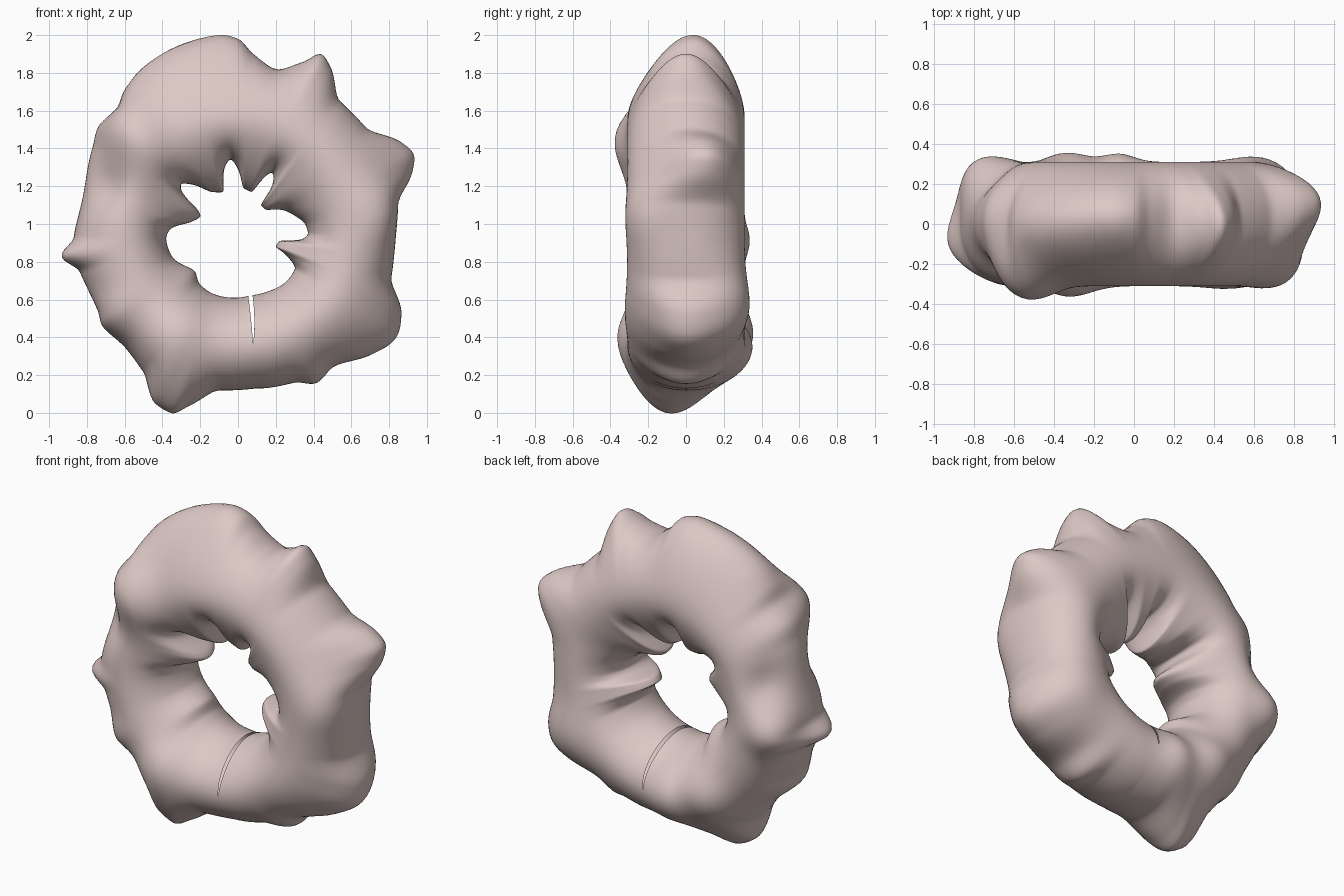
import bpy, bmesh
from math import atan2, hypot, degrees, radians, sin, cos, pi, exp

if "Cube" in bpy.data.objects:
    bpy.data.objects.remove(bpy.data.objects["Cube"])

CZ = 0.95            # height of the ring centre
SEAM = -82.3         # angle of the slit
N, M = 300, 72       # steps round the ring, steps round the tube

# silhouettes of the ring, counter-clockwise from the slit (x, z)
OUTER = [(.13, .13), (.3, .16), (.42, .16), (.5, .24), (.7, .31), (.83, .4),
         (.86, .53), (.81, .72), (.83, .9), (.84, 1.1), (.92, 1.28), (.925, 1.37),
         (.86, 1.43), (.67, 1.51), (.54, 1.65), (.49, 1.83), (.44, 1.9), (.35, 1.86),
         (.2, 1.82), (.08, 1.9), (0, 1.98), (-.1, 2.0), (-.3, 1.95), (-.5, 1.83),
         (-.6, 1.7), (-.64, 1.6), (-.73, 1.52), (-.77, 1.4), (-.83, 1.1), (-.86, .93),
         (-.93, .83), (-.83, .75), (-.73, .55), (-.7, .46), (-.6, .36), (-.5, .23),
         (-.43, .05), (-.35, .003), (-.26, .04), (-.1, .12), (.1, .13)]
INNER = [(.06, .62), (.15, .64), (.26, .7), (.3, .76), (.25, .84), (.2, .88),
         (.22, .91), (.34, .92), (.37, .95), (.36, .99), (.29, 1.05), (.25, 1.07),
         (.14, 1.08), (.12, 1.1), (.18, 1.2), (.18, 1.27), (.07, 1.17), (.03, 1.19),
         (0, 1.29), (-.04, 1.34), (-.07, 1.3), (-.08, 1.17), (-.14, 1.17), (-.25, 1.21),
         (-.3, 1.21), (-.3, 1.18), (-.21, 1.07), (-.2, 1.04), (-.25, 1.01), (-.36, .97),
         (-.38, .92), (-.35, .83), (-.23, .75), (-.2, .68), (-.13, .63), (0, .61)]
# sideways drift of the outer crest (angle, y)
CREST = [(-82, 0), (-35, 0), (0, 0), (24, .13), (65, 0), (96, .05), (125, .0),
         (150, .05), (187, -.1), (215, -.08), (250, -.1), (270, 0)]
# extra lumps and hollows: ring angle, tube angle, ring width, tube width, height
LUMPS = [(136, -52, 12, 32, .10), (160, -50, 9, 28, -.04), (183, 48, 11, 28, .09),
         (160, 50, 10, 28, -.04), (8, -48, 16, 30, .05), (-32, 50, 15, 32, .07),
         (-42, -80, 16, 35, .015), (212, -42, 8, 30, .04), (238, 75, 14, 40, .05),
         (263, 85, 10, 40, .04), (240, -80, 14, 40, .055), (140, -85, 14, 30, .025)]


def wrap(a):
    return (a - SEAM) % 360 + SEAM


def near(a, b):
    return (a - b + 180) % 360 - 180


def polar(points):
    return sorted((wrap(degrees(atan2(z - CZ, x))), hypot(x, z - CZ)) for x, z in points)


def smooth(table, a):
    """Cyclic monotone cubic interpolation of (angle, value) pairs."""
    a = wrap(a)
    t = [(p - 360, v) for p, v in table[-2:]] + table + [(p + 360, v) for p, v in table[:2]]
    for i in range(1, len(t) - 2):
        if t[i][0] <= a <= t[i + 1][0]:
            break
    (a0, v0), (a1, v1), (a2, v2), (a3, v3) = t[i - 1:i + 3]
    h = max(a2 - a1, 1e-6)
    d0, d1, d2 = ((v1 - v0) / max(a1 - a0, 1e-6), (v2 - v1) / h,
                  (v3 - v2) / max(a3 - a2, 1e-6))

    def slope(p, q):
        return 0 if p * q <= 0 else 2 * p * q / (p + q)
    m1, m2 = slope(d0, d1), slope(d1, d2)
    s = (a - a1) / h
    return (v1 * (1 + 2 * s) * (1 - s) ** 2 + h * m1 * s * (1 - s) ** 2
            + v2 * s * s * (3 - 2 * s) + h * m2 * s * s * (s - 1))


outer, inner = polar(OUTER), polar(INNER)
broad = [(wrap(a), sum(smooth(outer, a + k) for k in range(-15, 16, 3)) / 11)
         for a in range(-82, 278, 6)]
MID, A, B = 0.595, 0.22, 0.31

bm = bmesh.new()
rings = []
for i in range(N + 1):
    u = i / N
    ring = []
    for j in range(M):
        phi = 2 * pi * j / M
        c, s = cos(phi), sin(phi)
        # the slit opens only towards the hole
        ang = SEAM + 360 * u + max(0, -c) * (5.5 * (1 - u) ** 12 + 1.6 * u ** 12)
        p0 = smooth(CREST, ang) / B
        d = (phi - p0 + pi) % (2 * pi) - pi
        # broad swelling plus sharper knobs outside, ridges inside
        e_broad = smooth(broad, ang) - MID - A * cos(p0)
        e_knob = smooth(outer, ang) - smooth(broad, ang)
        e_in = MID - A - smooth(inner, ang)
        r = (MID + A * c + e_broad * exp(-(d / .95) ** 2) + e_knob * exp(-(d / .7) ** 2)
             - e_in * exp(-((phi - pi) / .8) ** 2))
        y = B * s
        for la, lp, wa, wp, h in LUMPS:
            k = h * exp(-(near(ang, la) / wa) ** 2 - (near(degrees(phi), lp) / wp) ** 2)
            r += k * c
            y += k * s
        t = radians(ang)
        ring.append(bm.verts.new((r * cos(t), y, CZ + r * sin(t))))
    rings.append(ring)
for a, b in zip(rings, rings[1:]):
    for j in range(M):
        k = (j + 1) % M
        bm.faces.new((a[j], a[k], b[k], b[j]))
bmesh.ops.recalc_face_normals(bm, faces=bm.faces)
for f in bm.faces:
    f.smooth = True

# lumpy split ring
mesh = bpy.data.meshes.new("lumpy_ring")
bm.to_mesh(mesh)
bm.free()
ring_obj = bpy.data.objects.new("lumpy_ring", mesh)
bpy.context.collection.objects.link(ring_obj)
mat = bpy.data.materials.new("dusty_pink")
mat.diffuse_color = (0.72, 0.58, 0.56, 1)
mat.use_nodes = True
mat.node_tree.nodes["Principled BSDF"].inputs["Base Color"].default_value = mat.diffuse_color
mesh.materials.append(mat)
